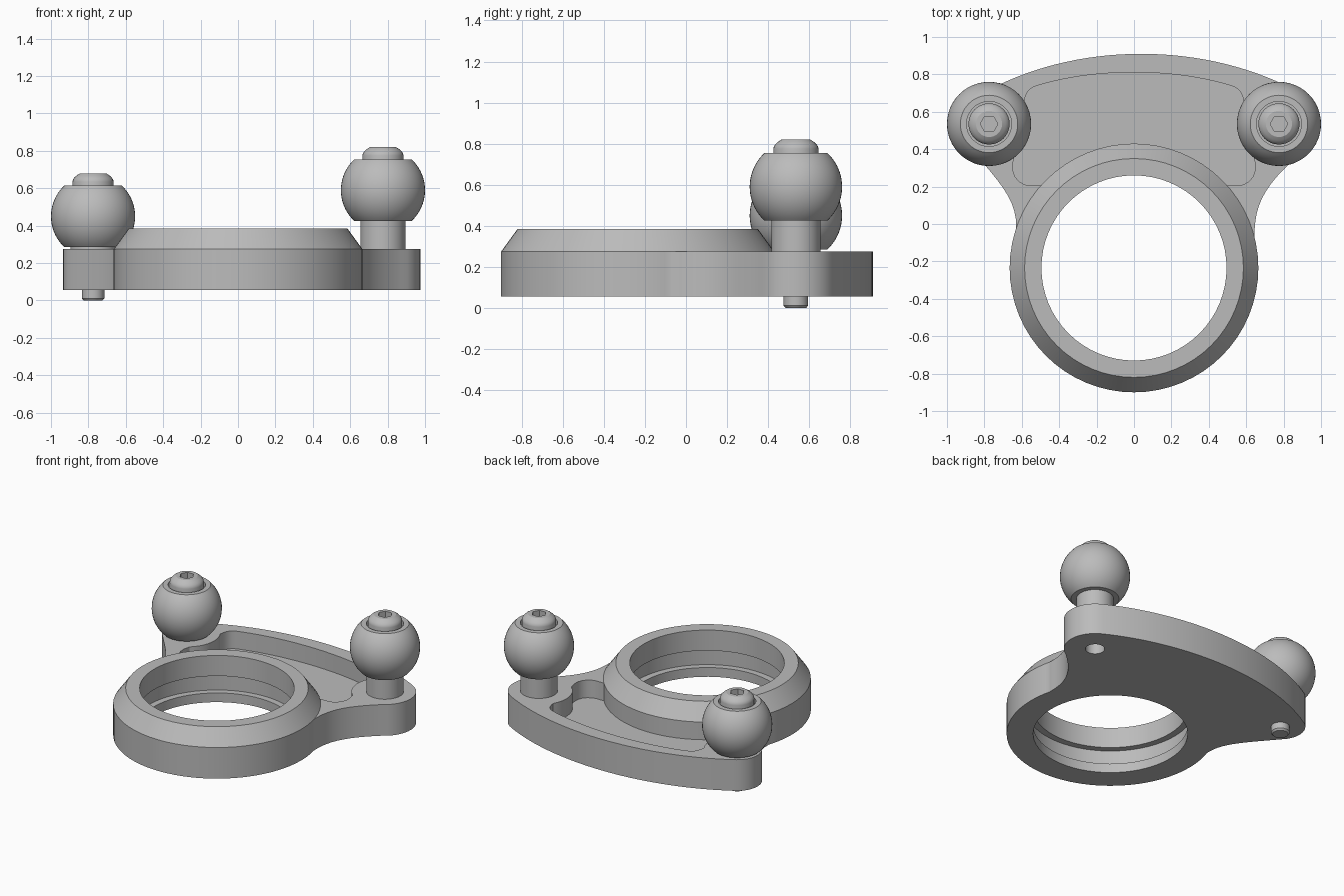
import bpy, bmesh
from math import sin, cos, radians, pi
from mathutils import Vector
from mathutils.geometry import interpolate_bezier

cube = bpy.data.objects.get("Cube")
if cube:
    bpy.data.objects.remove(cube)

GREY = (0.5, 0.5, 0.5, 1)
metal = bpy.data.materials.new("grey_metal")
metal.use_nodes = True
metal.diffuse_color = GREY
metal.node_tree.nodes["Principled BSDF"].inputs["Base Color"].default_value = GREY


def finish(name, bm, loc=(0, 0, 0)):
    bmesh.ops.remove_doubles(bm, verts=bm.verts, dist=1e-5)
    bmesh.ops.recalc_face_normals(bm, faces=bm.faces)
    mesh = bpy.data.meshes.new(name)
    bm.to_mesh(mesh)
    bm.free()
    obj = bpy.data.objects.new(name, mesh)
    obj.location = loc
    obj.data.materials.append(metal)
    bpy.context.collection.objects.link(obj)
    return obj


def lathe(name, profile, loc, seg=48, closed=False):
    """Spin (radius, z) points about the z axis."""
    bm = bmesh.new()
    vs = [bm.verts.new((r, 0, z)) for r, z in profile]
    pairs = list(zip(vs, vs[1:])) + ([(vs[-1], vs[0])] if closed else [])
    edges = [bm.edges.new(p) for p in pairs]
    bmesh.ops.spin(bm, geom=vs + edges, axis=(0, 0, 1), cent=(0, 0, 0),
                   angle=2 * pi, steps=seg, use_merge=True)
    return finish(name, bm, loc)


def cylinder(name, r, z0, z1, loc, seg=48):
    return lathe(name, [(0, z0), (r, z0), (r, z1), (0, z1)], loc, seg)


def extrude(name, points, z0, z1):
    bm = bmesh.new()
    face = bm.faces.new([bm.verts.new((x, y, z0)) for x, y in points])
    top = bmesh.ops.extrude_face_region(bm, geom=[face])["geom"]
    bmesh.ops.translate(bm, vec=(0, 0, z1 - z0),
                        verts=[v for v in top if isinstance(v, bmesh.types.BMVert)])
    return finish(name, bm)


def curve(a, b, c, d, n=12):
    pts = interpolate_bezier(*[Vector((*p, 0)) for p in (a, b, c, d)], n)
    return [(p.x, p.y) for p in pts]


def arc(cx, cy, r, a0, a1, n=12):
    angles = [radians(a0 + (a1 - a0) * i / n) for i in range(n + 1)]
    return [(cx + r * cos(a), cy + r * sin(a)) for a in angles]


def boolean(obj, other, operation):
    bpy.context.view_layer.objects.active = obj
    mod = obj.modifiers.new("cut", 'BOOLEAN')
    mod.operation, mod.solver, mod.object = operation, 'EXACT', other
    bpy.ops.object.modifier_apply(modifier=mod.name)
    bpy.data.objects.remove(other)


def smooth(obj):
    bpy.ops.object.select_all(action='DESELECT')
    obj.select_set(True)
    bpy.context.view_layer.objects.active = obj
    bpy.ops.object.shade_smooth_by_angle(angle=radians(30))


BASE, DECK, FLOOR = 0.055, 0.275, 0.15
PX, PY = 0.775, 0.535
RING = (0, -0.235, 0)

# Mounting plate with two lugs
right_lug = arc(PX, PY, 0.2, -60, 65)
left_lug = arc(-PX, PY, 0.16, 115, 215)
outline = curve((0.645, -0.07), (0.64, 0.1), (0.7, 0.21), right_lug[0])[:-1]
outline += right_lug
outline += curve(right_lug[-1], (0.36, 0.98), (-0.34, 0.98), left_lug[0], 32)[1:-1]
outline += left_lug
outline += curve(left_lug[-1], (-0.72, 0.22), (-0.6, 0.12), (-0.637, -0.07))[1:]
outline += [(-0.62, -0.2), (0.62, -0.2)]
body = extrude("mounting_plate", outline, BASE, DECK)

# Pocket that wraps around the post bosses
boss = arc(PX, PY, 0.215, 230, 150)
side = [(0.3, 0.1), (0.45, 0.205)]
side += curve((0.53, 0.205), (0.6, 0.195), (0.68, 0.25), boss[0], 8)[:-1] + boss
side += curve(boss[-1], (0.58, 0.71), (0.56, 0.73), (0.5, 0.745), 8)[1:]
back = curve(side[-1], (0.2, 0.833), (-0.2, 0.833), (-0.5, 0.745), 16)[1:-1]
pocket = extrude("pocket_cutter", side + back + [(-x, y) for x, y in reversed(side)],
                 FLOOR, 0.5)
boolean(body, pocket, 'DIFFERENCE')
boolean(body, cylinder("bore_cutter", 0.6, -0.1, 0.6, RING, 64), 'DIFFERENCE')
boolean(body, cylinder("screw_hole_cutter", 0.062, -0.1, 0.6, (PX, PY, 0), 24), 'DIFFERENCE')

# Clamp ring with chamfered rim and inner groove
ring = lathe("ring", [(0.495, BASE), (0.665, BASE), (0.665, DECK), (0.585, 0.385),
                      (0.495, 0.385), (0.495, 0.24), (0.54, 0.24), (0.54, 0.12),
                      (0.495, 0.12)], RING, 64, closed=True)
boolean(body, ring, 'UNION')
smooth(body)

# Ball studs, each with a post and a socket screw
for label, x, z in (("left", PX, 0.59), ("right", -PX, 0.45)):
    at = (x, PY, z)
    sphere = [(0.225 * cos(radians(a)), 0.225 * sin(radians(a)))
              for a in [-47 + 94 * i / 20 for i in range(21)]]
    ball = lathe(label + "_ball", [(0, sphere[0][1])] + sphere
                 + [(0.12, sphere[-1][1]), (0.12, 0.13), (0, 0.13)], at)
    post = cylinder(label + "_post", 0.12, DECK, z - 0.16, (x, PY, 0))
    dome = [(0.11 - 0.04 * t * t, 0.185 + 0.045 * t) for t in (0, 0.25, 0.5, 0.75, 1)]
    screw = lathe(label + "_screw", [(0, -0.45), (0.05, -0.45), (0.06, -0.438), (0.06, 0.12),
                                     (0.11, 0.12)] + dome + [(0, 0.23)], at, 32)
    boolean(screw, cylinder("hex_cutter", 0.047, 0.18, 0.4, at, 6), 'DIFFERENCE')
    for part in (ball, post, screw):
        smooth(part)
